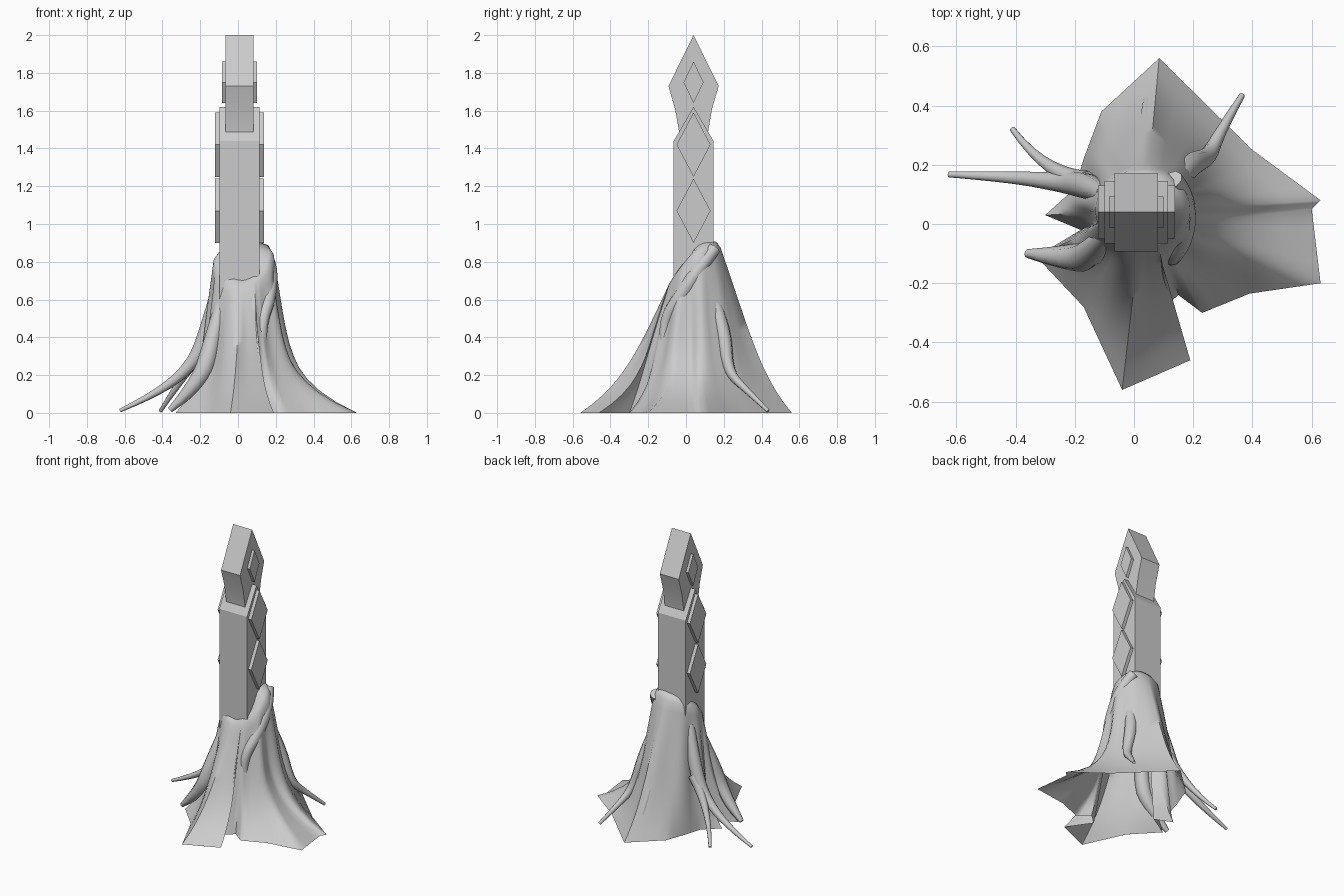
import bpy
import bmesh
from math import sin, cos, pi, atan2, radians
from mathutils import Vector

scene = bpy.context.scene
cube = bpy.data.objects.get("Cube")
if cube:
    bpy.data.objects.remove(cube, do_unlink=True)

GREY = (0.6, 0.6, 0.6, 1)
stone = bpy.data.materials.new("stone_grey")
stone.use_nodes = True
stone.diffuse_color = GREY
stone.node_tree.nodes["Principled BSDF"].inputs["Base Color"].default_value = GREY

MID_X, MID_Y = 0.008, 0.04


def add_mesh(name, bm):
    bmesh.ops.recalc_face_normals(bm, faces=bm.faces)
    mesh = bpy.data.meshes.new(name)
    bm.to_mesh(mesh)
    bm.free()
    mesh.materials.append(stone)
    obj = bpy.data.objects.new(name, mesh)
    scene.collection.objects.link(obj)
    return obj


def smooth(obj, angle):
    bpy.ops.object.select_all(action="DESELECT")
    obj.select_set(True)
    bpy.context.view_layer.objects.active = obj
    bpy.ops.object.shade_smooth_by_angle(angle=radians(angle))


def slab(name, half_profile, half_width):
    """Mirror a (y, z) half profile and extrude it along x."""
    left = [(-y, z) for y, z in reversed(half_profile) if y > 0]
    bm = bmesh.new()
    verts = [bm.verts.new((MID_X - half_width, MID_Y + y, z))
             for y, z in half_profile + left]
    face = bm.faces.new(verts)
    new = bmesh.ops.extrude_face_region(bm, geom=[face])["geom"]
    moved = [v for v in new if isinstance(v, bmesh.types.BMVert)]
    bmesh.ops.translate(bm, vec=(2 * half_width, 0, 0), verts=moved)
    return add_mesh(name, bm)


def diamond(name, z, half_y, half_z, half_width):
    slab(name, [(0, z + half_z), (half_y, z), (0, z - half_z)], half_width)


# Pillar, blade-shaped finial and raised diamonds on both sides
slab("pillar", [(0, 1.62), (0.105, 1.44), (0.105, 0.6)], 0.107)
finial = slab("finial", [(0, 2), (0.133, 1.73), (0.098, 1.61), (0.077, 1.49), (0.07, 1.42)], 0.073)
smooth(finial, 30)
diamond("finial_diamond", 1.75, 0.053, 0.11, 0.092)
diamond("upper_diamond", 1.42, 0.09, 0.17, 0.13)
diamond("lower_diamond", 1.07, 0.09, 0.17, 0.13)

# Draped skirt: ground rim corner (x, y) and how straight its slope is
RIM = [(0.63, 0.08, 0.2), (0.4, 0.25, 0.5), (0.085, 0.56, 0.75), (-0.11, 0.38, 0.8),
       (-0.17, 0.22, 1), (-0.2, 0.12, 1), (-0.3, 0.03, 0.4), (-0.18, -0.02, 0.8),
       (-0.33, -0.11, 0.4), (-0.17, -0.28, 0.75), (-0.04, -0.56, 0.72),
       (0.19, -0.46, 0.5), (0.08, -0.3, 0.9), (0.15, -0.24, 0.9),
       (0.23, -0.3, 0.6), (0.39, -0.235, 0.45), (0.63, -0.2, 0.2), (0.6, 0.05, 0.2)]
STEPS, RINGS = 4, 14

corners, last = [], 0
for x, y, straight in RIM:
    angle = atan2(y - MID_Y, x - 0.02) % (2 * pi)
    last = max(angle, last + 0.06)
    corners.append(Vector((x, y, straight, last)))
corners.append(corners[0] + Vector((0, 0, 0, 2 * pi)))

columns = []
for a, b in zip(corners, corners[1:]):
    columns += [a.lerp(b, i / STEPS) for i in range(STEPS)]

# Last rings close over the top and end inside the pillar
LEVELS = [(k / RINGS, 1, 0) for k in range(RINGS + 1)] + [(1, 0.85, 0.03), (1, 0.4, 0.04)]
bm = bmesh.new()
rings = []
for t, tight, lift in LEVELS:
    ring = []
    for x, y, straight, angle in columns:
        c, s = cos(angle), sin(angle)
        top = 0.8 + 0.07 * s + 0.06 * min(0, s) + 0.03 * max(0, c)
        tx = 0.03 + 0.16 * tight * c
        ty = 0.045 + 0.14 * tight * s
        flare = straight * (1 - t) + (1 - straight) * (1 - t) ** 5
        fold = 0.01 * sin(9 * angle) * sin(pi * t)
        ring.append(bm.verts.new((tx + (x - tx) * flare + fold * c,
                                  ty + (y - ty) * flare + fold * s,
                                  top * t + lift)))
    rings.append(ring)
for low, high in zip(rings, rings[1:]):
    for i in range(len(low)):
        j = (i + 1) % len(low)
        bm.faces.new((low[i], low[j], high[j], high[i]))
smooth(add_mesh("draped_skirt", bm), 60)


def tube(name, points):
    """Tapered tube through (x, y, z, radius) points."""
    curve = bpy.data.curves.new(name, "CURVE")
    curve.dimensions = "3D"
    curve.bevel_depth = 1
    curve.bevel_resolution = 2
    curve.use_fill_caps = True
    curve.resolution_u = 4
    line = curve.splines.new("NURBS")
    line.points.add(len(points) - 1)
    for p, (x, y, z, r) in zip(line.points, points):
        p.co = (x, y, z, 1)
        p.radius = r
    line.order_u = 3
    line.use_endpoint_u = True
    temp = bpy.data.objects.new(name + "_path", curve)
    scene.collection.objects.link(temp)
    bpy.context.view_layer.update()
    graph = bpy.context.evaluated_depsgraph_get()
    mesh = bpy.data.meshes.new_from_object(temp.evaluated_get(graph))
    bpy.data.objects.remove(temp, do_unlink=True)
    mesh.materials.clear()
    mesh.materials.append(stone)
    obj = bpy.data.objects.new(name, mesh)
    scene.collection.objects.link(obj)
    smooth(obj, 50)


# Roots emerging low on the skirt and the hooked vine hanging on the left
tube("long_root", [(-0.1, 0.1, 0.7, 0.03), (-0.15, 0.13, 0.45, 0.05), (-0.24, 0.14, 0.25, 0.035),
                   (-0.43, 0.16, 0.1, 0.02), (-0.625, 0.167, 0.012, 0.01)])
tube("forked_root", [(-0.16, 0.14, 0.38, 0.04), (-0.3, 0.17, 0.18, 0.018),
                     (-0.41, 0.32, 0.01, 0.01)])
tube("back_left_root", [(0.14, 0.13, 0.65, 0.03), (0.18, 0.2, 0.45, 0.045),
                        (0.25, 0.22, 0.22, 0.03), (0.29, 0.31, 0.13, 0.018),
                        (0.365, 0.435, 0.01, 0.01)])
tube("back_ridge", [(0.06, 0.12, 0.8, 0.03), (0.03, 0.25, 0.5, 0.035),
                    (0.05, 0.42, 0.14, 0.02)])
tube("front_right_root", [(-0.08, -0.02, 0.62, 0.03), (-0.14, -0.1, 0.35, 0.05),
                          (-0.2, -0.12, 0.16, 0.05), (-0.36, -0.1, 0.015, 0.015)])
tube("hooked_vine", [(0.13, 0.15, 0.87, 0.035), (0.175, 0.08, 0.78, 0.042),
                     (0.165, -0.04, 0.6, 0.04), (0.13, -0.11, 0.5, 0.032),
                     (0.13, -0.12, 0.35, 0.022), (0.19, -0.06, 0.32, 0.02),
                     (0.205, -0.01, 0.305, 0.014)])
